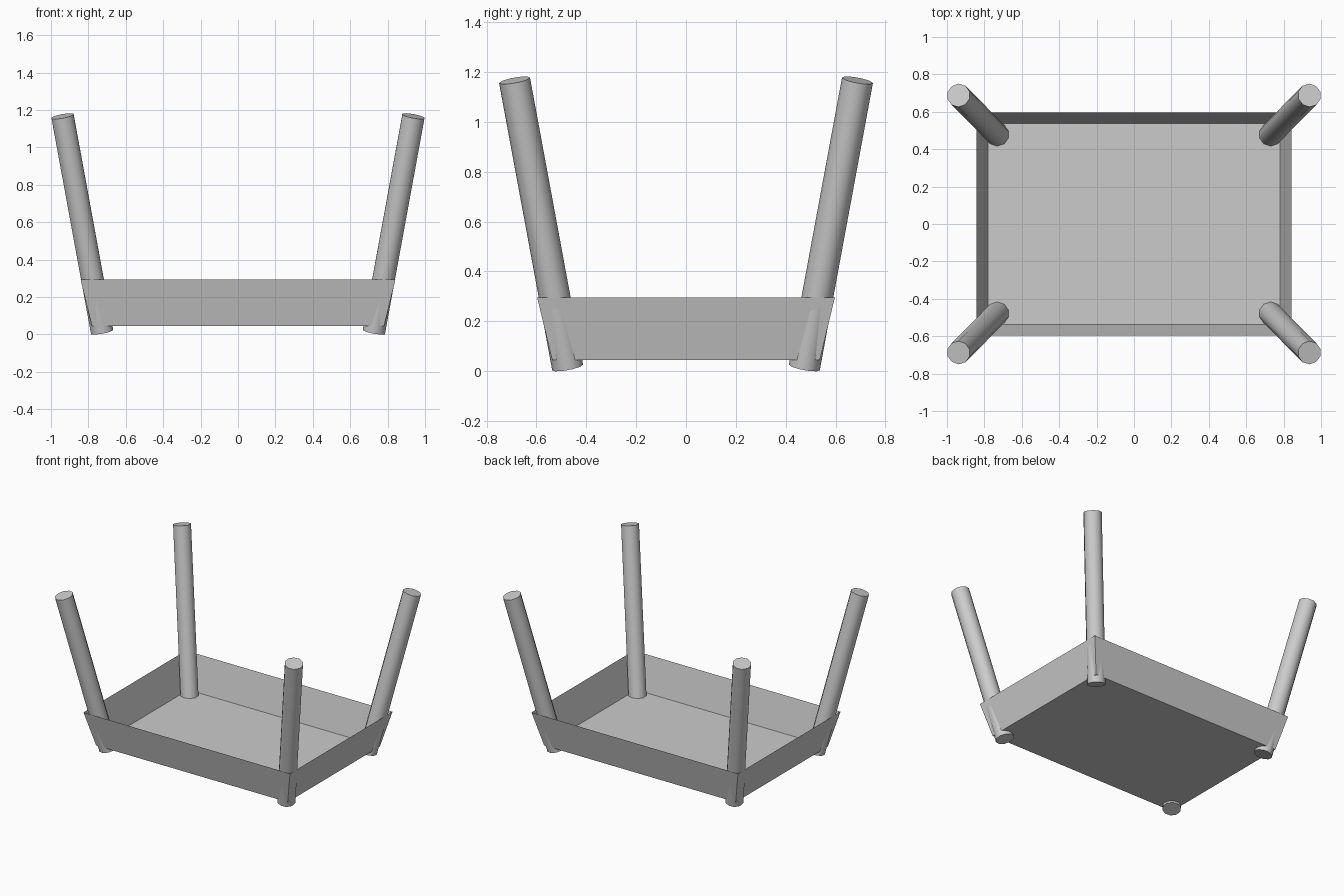
import bpy, bmesh, math
from mathutils import Vector

if "Cube" in bpy.data.objects:
    bpy.data.objects.remove(bpy.data.objects["Cube"])

# Open tray: one flared sheet of walls with a floor
Z0, Z1 = 0.045, 0.295
bm = bmesh.new()
def ring(hx, hy, z):
    return [bm.verts.new((sx * hx, sy * hy, z))
            for sx, sy in ((-1, -1), (1, -1), (1, 1), (-1, 1))]
low, high = ring(0.781, 0.537, Z0), ring(0.842, 0.597, Z1)
bm.faces.new(low[::-1])
for i in range(4):
    j = (i + 1) % 4
    bm.faces.new((low[i], low[j], high[j], high[i]))
mesh = bpy.data.meshes.new("tray")
bm.to_mesh(mesh)
bm.free()
bpy.context.collection.objects.link(bpy.data.objects.new("tray", mesh))

# Four splayed round legs through the tray corners
def leg(name, sx, sy):
    a = Vector((sx * 0.727, sy * 0.475, 0.015))
    b = Vector((sx * 0.938, sy * 0.688, 1.167))
    d = b - a
    bpy.ops.mesh.primitive_cylinder_add(vertices=10, radius=0.063, depth=d.length,
                                        location=(a + b) / 2)
    ob = bpy.context.object
    ob.name = name
    ob.rotation_euler = Vector((0, 0, 1)).rotation_difference(d).to_euler()
    bpy.ops.object.shade_smooth_by_angle(angle=math.radians(50))

for sx, side in ((-1, "left"), (1, "right")):
    for sy, end in ((-1, "front"), (1, "back")):
        leg(f"{end}_{side}_leg", sx, sy)
